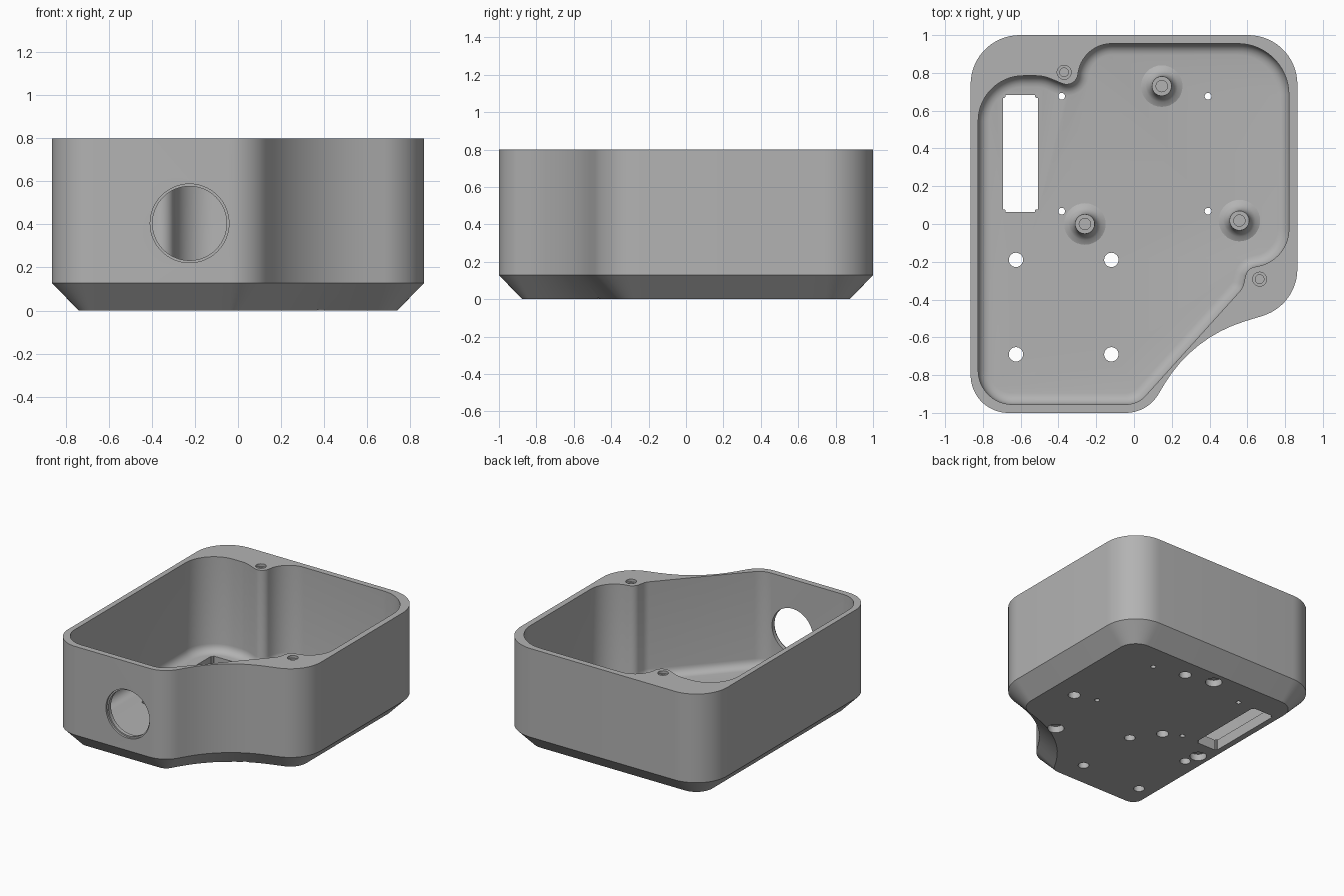
import bpy, bmesh, math
from mathutils import Vector

cube = bpy.data.objects.get("Cube")
if cube:
    bpy.data.objects.remove(cube, do_unlink=True)

grey = bpy.data.materials.new("plain grey")
grey.use_nodes = True
GREY = (0.45, 0.45, 0.45, 1)
grey.diffuse_color = GREY
grey.node_tree.nodes["Principled BSDF"].inputs["Base Color"].default_value = GREY


def make_object(name, bm):
    bmesh.ops.recalc_face_normals(bm, faces=bm.faces)
    mesh = bpy.data.meshes.new(name)
    bm.to_mesh(mesh)
    bm.free()
    mesh.materials.append(grey)
    ob = bpy.data.objects.new(name, mesh)
    bpy.context.collection.objects.link(ob)
    return ob


def rounded_outline(corners, step=math.radians(6)):
    """Counter-clockwise outline with filleted corners, as (point, inward normal) pairs."""
    out = []
    for i, (x, y, r) in enumerate(corners):
        p = Vector((x, y))
        d1 = (p - Vector(corners[i - 1][:2])).normalized()
        d2 = (Vector(corners[(i + 1) % len(corners)][:2]) - p).normalized()
        turn = math.atan2(d1.x * d2.y - d1.y * d2.x, d1.dot(d2))
        side = math.copysign(1, turn)
        n1 = Vector((-d1.y, d1.x))
        centre = p - d1 * r * math.tan(abs(turn) / 2) + n1 * r * side
        count = max(3, math.ceil(abs(turn) / step))
        for k in range(count + 1):
            a = turn * k / count
            n = Vector((n1.x * math.cos(a) - n1.y * math.sin(a),
                        n1.x * math.sin(a) + n1.y * math.cos(a)))
            out.append((centre - n * r * side, n))
    return out


def loft(name, outline, levels):
    """Solid from one outline at several (height, inset) levels."""
    bm = bmesh.new()
    rings = [[bm.verts.new((*(p + n * inset), z)) for p, n in outline] for z, inset in levels]
    for a, b in zip(rings, rings[1:]):
        for i in range(len(a)):
            bm.faces.new((a[i - 1], a[i], b[i], b[i - 1]))
    bm.faces.new(rings[0])
    bm.faces.new(rings[-1])
    return make_object(name, bm)


def cylinder(name, centre, r, z0, z1, sides=40):
    bm = bmesh.new()
    bmesh.ops.create_cone(bm, cap_ends=True, segments=sides, radius1=r, radius2=r, depth=z1 - z0)
    bmesh.ops.translate(bm, verts=bm.verts, vec=(*centre, (z0 + z1) / 2))
    return make_object(name, bm)


def front_cylinder(name, x, z, r, y0, y1):
    ob = cylinder(name, (x, -z), r, y0, y1, 64)
    for v in ob.data.vertices:          # lay the cylinder along y
        v.co = (v.co.x, v.co.z, -v.co.y)
    return ob


def cut(target, cutter):
    mod = target.modifiers.new("cut", 'BOOLEAN')
    mod.operation, mod.solver, mod.object = 'DIFFERENCE', 'EXACT', cutter
    bpy.context.view_layer.objects.active = target
    bpy.ops.object.modifier_apply(modifier=mod.name)
    bpy.data.objects.remove(cutter, do_unlink=True)


def smooth(ob, angle=30):
    bpy.ops.object.select_all(action='DESELECT')
    ob.select_set(True)
    bpy.context.view_layer.objects.active = ob
    bpy.ops.object.shade_smooth_by_angle(angle=math.radians(angle))


TOP, FLOOR = 0.8, 0.08

# Outer body with chamfered underside
outer = rounded_outline([
    (-0.865, -1, 0.2), (0.07, -1, 0.2), (0.31, -0.6, 0.75),
    (0.865, -0.43, 0.26), (0.865, 1, 0.26), (-0.865, 1, 0.26)])
shell = loft("enclosure_shell", outer, [(0, 0.125), (0.128, 0), (TOP, 0)])

# Cavity with two screw bosses left standing and a rounded floor edge
inner = rounded_outline([
    (-0.825, -0.955, 0.18), (0.02, -0.955, 0.14), (0.575, -0.34, 0.09),
    (0.6, -0.235, 0.06), (0.82, -0.19, 0.2), (0.82, 0.955, 0.27),
    (-0.27, 0.955, 0.18), (-0.31, 0.715, 0.06), (-0.48, 0.785, 0.2),
    (-0.825, 0.785, 0.24)])
R = 0.06
fillet = [(FLOOR + R - R * math.sin(a), R - R * math.cos(a))
          for a in (math.radians(90 - 18 * k) for k in range(6))]
cut(shell, loft("cavity", inner, fillet + [(TOP + 0.1, 0)]))

# Round port in the front wall with a shallow recess
cut(shell, front_cylinder("port_recess", -0.225, 0.405, 0.183, -1.1, -0.985))
cut(shell, front_cylinder("port", -0.225, 0.405, 0.172, -1.1, -0.9))

# Rectangular slot in the floor
bm = bmesh.new()
bmesh.ops.create_cube(bm, size=1)
bmesh.ops.scale(bm, verts=bm.verts, vec=(0.185, 0.62, 0.4))
bmesh.ops.translate(bm, verts=bm.verts, vec=(-0.602, 0.373, 0.05))
bmesh.ops.bevel(bm, geom=[e for e in bm.edges if abs(e.verts[0].co.z - e.verts[1].co.z) > 0.1],
                offset=0.015, segments=3, affect='EDGES')
cut(shell, make_object("slot", bm))

# Floor holes: large and small rectangular patterns
for xs, ys, r in (((-0.625, -0.12), (-0.19, -0.69), 0.038),
                  ((-0.383, 0.392), (0.068, 0.676), 0.018)):
    for x in xs:
        for y in ys:
            cut(shell, cylinder("floor_hole", (x, y), r, -0.1, 0.2, 32))

# Blind recesses under the floor and below each standoff
posts = [(0.147, 0.73), (-0.26, 0), (0.558, 0.018)]
for c in posts:
    cut(shell, cylinder("fastener_recess", c, 0.043, -0.1, 0.07, 32))
for c in [(-0.07, 0.78), (0.36, -0.42), (-0.65, -0.08)]:
    cut(shell, cylinder("foot_recess", c, 0.058, -0.1, 0.05))

# Stepped screw holes in the bosses
for c in [(-0.37, 0.803), (0.665, -0.292)]:
    cut(shell, cylinder("screw_hole", c, 0.037, TOP - 0.02, TOP + 0.1, 32))
    cut(shell, cylinder("screw_pilot", c, 0.023, TOP - 0.3, TOP + 0.1, 32))
smooth(shell)

# Standoffs: flared posts with a blind hole on top
profile = [(0.115, FLOOR - 0.002), (0.085, 0.09), (0.065, 0.112), (0.054, 0.145),
           (0.052, 0.2), (0.03, 0.2), (0.03, 0.15), (0, 0.15)]
for i, (x, y) in enumerate(posts):
    bm = bmesh.new()
    verts = [bm.verts.new((x + r, y, z)) for r, z in profile]
    edges = [bm.edges.new(pair) for pair in zip(verts, verts[1:])]
    bmesh.ops.spin(bm, geom=verts + edges, cent=(x, y, 0), axis=(0, 0, 1),
                   angle=math.tau, steps=32)
    bmesh.ops.remove_doubles(bm, verts=bm.verts, dist=0.0005)
    smooth(make_object(f"standoff_{i + 1}", bm), 35)
